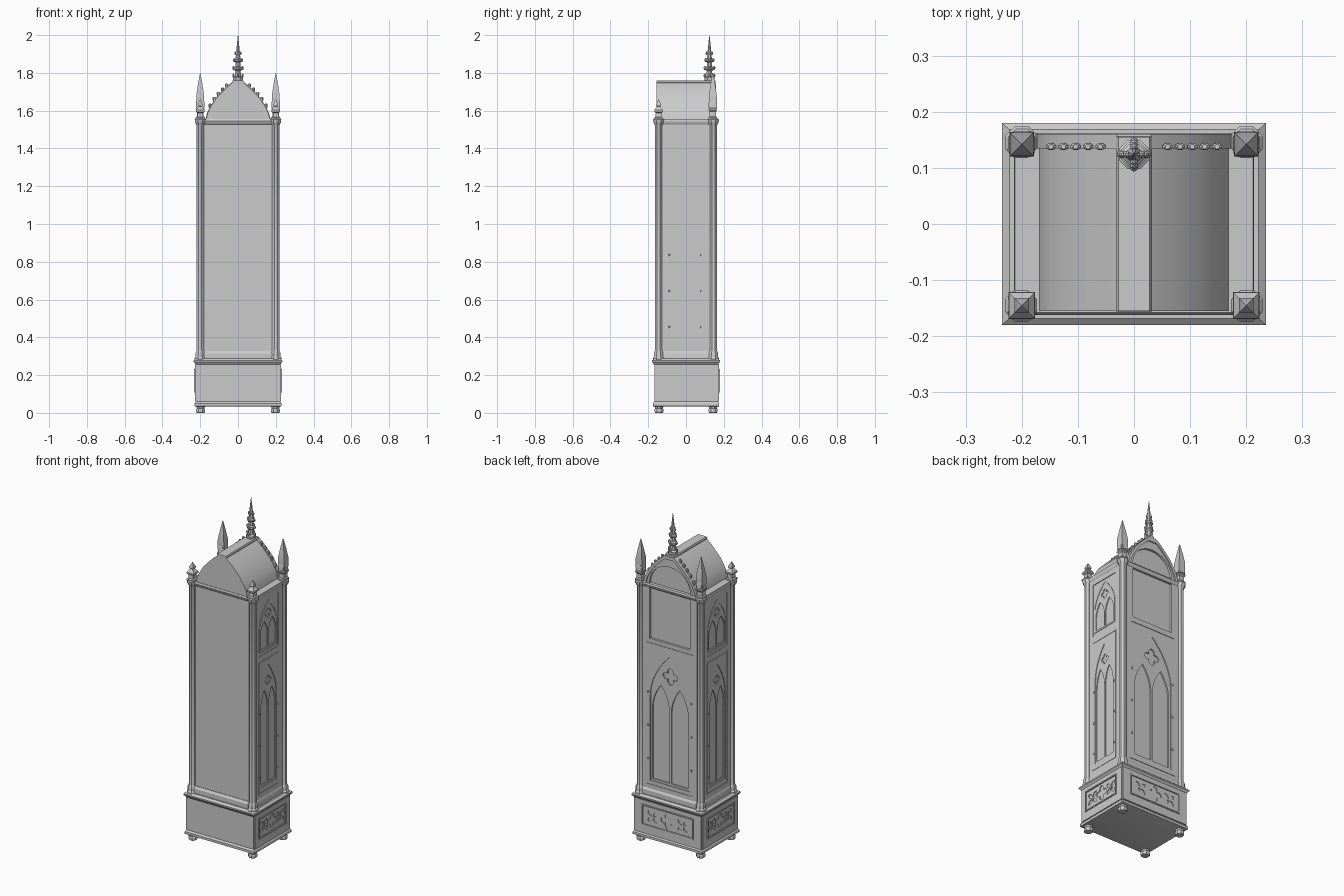
import bpy, bmesh, math
from mathutils import Matrix

if "Cube" in bpy.data.objects:
    bpy.data.objects.remove(bpy.data.objects["Cube"])

grey = bpy.data.materials.new("plain grey")
grey.diffuse_color = (0.6, 0.6, 0.6, 1)
grey.use_nodes = True
grey.node_tree.nodes["Principled BSDF"].inputs["Base Color"].default_value = grey.diffuse_color


def finish(name, mesh):
    ob = bpy.data.objects.new(name, mesh)
    bpy.context.collection.objects.link(ob)
    mesh.materials.clear()
    mesh.materials.append(grey)
    return ob


def stack(name, rings, n=4, at=(0, 0)):
    """Solid of n-sided rings (z, half width x, half width y)."""
    bm = bmesh.new()
    k = 1 / math.cos(math.pi / n)
    prev = first = None
    for r in rings:
        z, hx, hy = r if len(r) == 3 else (r[0], r[1], r[1])
        ring = []
        for i in range(n):
            a = (i + 0.5) * 2 * math.pi / n
            ring.append(bm.verts.new((at[0] + hx * k * math.cos(a), at[1] + hy * k * math.sin(a), z)))
        if prev:
            for i in range(n):
                j = (i + 1) % n
                bm.faces.new((prev[i], prev[j], ring[j], ring[i]))
        first = first or ring
        prev = ring
    bm.faces.new(first[::-1])
    bm.faces.new(prev)
    me = bpy.data.meshes.new(name)
    bm.to_mesh(me)
    bm.free()
    return finish(name, me)


def plate(name, loops, axis, a, b):
    """Flat plate with holes, facing x or y, filling from a to b on that axis."""
    cu = bpy.data.curves.new(name, 'CURVE')
    cu.dimensions = '2D'
    cu.fill_mode = 'BOTH'
    cu.extrude = abs(b - a) / 2
    for pts in loops:
        sp = cu.splines.new('POLY')
        sp.points.add(len(pts) - 1)
        for p, q in zip(sp.points, pts):
            p.co = (q[0], q[1], 0, 1)
        sp.use_cyclic_u = True
    tmp = bpy.data.objects.new("tmp", cu)
    bpy.context.collection.objects.link(tmp)
    dg = bpy.context.evaluated_depsgraph_get()
    me = bpy.data.meshes.new_from_object(tmp.evaluated_get(dg))
    bpy.data.objects.remove(tmp)
    m = (a + b) / 2
    if axis == 'x':
        mat = Matrix(((0, 0, 1, m), (1, 0, 0, 0), (0, 1, 0, 0), (0, 0, 0, 1)))
    else:
        mat = Matrix(((1, 0, 0, 0), (0, 0, -1, m), (0, 1, 0, 0), (0, 0, 0, 1)))
    me.transform(mat)
    return finish(name, me)


# ---- outline helpers
def rect(u0, u1, v0, v1):
    return [(u0, v0), (u1, v0), (u1, v1), (u0, v1)]


def arch(c, hw, z0, zs, za, n=10):
    right = [(c + hw * (1 - (i / n) ** 2), zs + (za - zs) * i / n) for i in range(n + 1)]
    return [(c - hw, z0), (c + hw, z0)] + right + [(2 * c - u, v) for u, v in right[-2::-1]]


def foil(c, z, r, n=40):
    out = []
    for i in range(n):
        t = 2 * math.pi * i / n
        q = r * (0.5 + 0.5 * abs(math.cos(2 * t)))
        out.append((c + q * math.cos(t), z + q * math.sin(t)))
    return out


def leaf(c, z, length, width, ang, n=12):
    out = []
    for i in range(n):
        t = 2 * math.pi * i / n
        u, v = length * math.cos(t), width * math.sin(t) * abs(math.sin(t))
        out.append((c + u * math.cos(ang) - v * math.sin(ang), z + u * math.sin(ang) + v * math.cos(ang)))
    return out


def lights(c, hw, z0, zs, za):
    """Two lancets and a quatrefoil filling a pointed window."""
    h = za - zs
    return [arch(c + s * 0.48 * hw, 0.43 * hw, z0 + 0.012, zs - 0.25 * h, zs + 0.3 * h) for s in (-1, 1)] + \
           [foil(c, zs + 0.54 * h, 0.38 * min(hw, h / 2))]


def base_tracery(step, r):
    loops = [foil(0, 0.17, r)]
    for s in (-1, 1):
        for k in range(4):
            a = math.pi / 4 + k * math.pi / 2
            loops.append(leaf(s * step + 0.025 * math.cos(a), 0.17 + 0.025 * math.sin(a), 0.02, 0.011, a))
    return loops


# ---- base: feet, chest, mouldings
for sx in (-1, 1):
    for sy in (-1, 1):
        stack("foot", [(0, .02), (.006, .024), (.018, .024), (.024, .02), (.036, .024)], 8, (sx * .198, sy * .143))
stack("base_chest", [(.033, .222, .167), (.036, .23, .176), (.05, .23, .176), (.058, .225, .17),
                     (.06, .222, .168), (.255, .222, .168)])
stack("base_moulding", [(.255, .223, .169), (.262, .228, .174), (.27, .235, .18), (.278, .235, .18),
                        (.288, .222, .168)])
for s in (-1, 1):
    plate("base_side_panel", [rect(-.166, .166, .06, .257), rect(-.125, .118, .115, .225)], 'x', s * .221, s * .228)
    plate("base_side_frame", [rect(-.132, .125, .108, .232), rect(-.125, .118, .115, .225)], 'x', s * .227, s * .233)
    plate("base_side_tracery", [rect(-.126, .119, .114, .226)] + base_tracery(.076, .042), 'x', s * .2215, s * .2265)
plate("base_door_panel", [rect(-.222, .222, .06, .257), rect(-.165, .165, .115, .225)], 'y', .167, .174)
plate("base_door_frame", [rect(-.172, .172, .108, .232), rect(-.165, .165, .115, .225)], 'y', .173, .179)
plate("base_door_tracery", [rect(-.166, .166, .114, .226)] + base_tracery(.1, .046), 'y', .1675, .1725)

# ---- tall body
stack("body_core", [(.28, .197, .14), (1.545, .197, .14)])
stack("body_plinth", [(.285, .213, .16), (.315, .213, .16), (.328, .206, .152)])
stack("back_panel", [(.3, .185, .004), (1.54, .185, .004)], 4, (0, -.145))
stack("cornice", [(1.528, .206, .152), (1.538, .213, .16), (1.546, .214, .162), (1.555, .212, .158)])
for sx in (-1, 1):
    for sy in (-1, 1):
        p = (sx * .2, sy * .145)
        stack("column", [(.28, .029), (.292, .029), (.298, .025), (.318, .025), (.326, .021), (.334, .019),
                         (1.52, .019), (1.53, .023), (1.538, .028), (1.552, .029), (1.558, .024)], 8, p)
        for d in ((-.019 * sx, 0), (0, -.019 * sy)):
            stack("column_shaft", [(.32, .006), (1.53, .006)], 8, (p[0] + d[0], p[1] + d[1]))

# ---- side walls with windows
C = -.003
for s in (-1, 1):
    up, low = (C, .08, 1.2, 1.33, 1.48), (C, .075, .39, .9, 1.1)
    plate("side_wall", [rect(-.145, .145, .32, 1.54), rect(-.095, .09, 1.18, 1.5), arch(*low)], 'x', s * .196, s * .206)
    plate("side_window", [rect(-.096, .091, 1.179, 1.501)] + lights(*up), 'x', s * .1965, s * .202)
    plate("side_window_arch", [arch(C, .086, 1.2, 1.33, 1.49), arch(*up)], 'x', s * .201, s * .2045)
    plate("side_tracery", [arch(*low)] + lights(*low), 'x', s * .1965, s * .202)
    plate("side_panel_border", [rect(-.1, .094, .355, 1.145), rect(-.094, .088, .361, 1.139)], 'x', s * .205, s * .208)
    for z in (.45, .64, .83):
        for u in (-.088, .082):
            stack("stud", [(z, .004), (z + .01, .004)], 8, (s * .206, u))

# ---- gable outline shared by roof and face
half = [(.17, 1.55), (.162, 1.585), (.148, 1.615), (.12, 1.66), (.085, 1.698), (.05, 1.732), (.03, 1.748)]


def gable(d=0.0):
    """Gable outline, pulled inwards by d."""
    k = 1 - d / .17
    h = [(x * k, 1.55 + (z - 1.55) * k) for x, z in half]
    return h + [(-x, z) for x, z in h[::-1]]


# ---- face: dial opening, door
dial = [(-.135, 1.225), (.135, 1.225)] + [
    (.135 * math.cos(math.pi * i / 24), 1.56 + .125 * math.sin(math.pi * i / 24)) for i in range(25)]
door = (0, .13, .375, .88, 1.15)
g = gable()
plate("face_frame", [[(-.185, .32), (.185, .32), (.185, 1.55)] + g + [(-.185, 1.55)], dial, arch(*door)],
      'y', .139, .153)
plate("door_tracery", [arch(*door)] + lights(*door), 'y', .1395, .148)
plate("door_border", [rect(-.158, .158, .345, 1.2), rect(-.15, .15, .353, 1.192)], 'y', .152, .156)
for s in (-1, 1):
    for z in (.5, .7, .9):
        stack("door_stud", [(z, .004), (z + .01, .004)], 8, (s * .142, .153))

# ---- roof
plate("roof", [gable()], 'y', -.155, .14)
stack("ridge_cap", [(1.745, .03, .155), (1.753, .032, .156), (1.76, .028, .155)])
plate("gable_moulding", [gable(-.003), gable(.014)], 'y', .135, .16)
for s in (-1, 1):
    for i in range(5):
        x = .057 + i * .022
        for (x1, z1), (x0, z0) in zip(half, half[1:]):
            if x0 <= x <= x1:
                z = z0 + (z1 - z0) * (x - x0) / (x1 - x0)
        stack("crocket", [(z - .006, .006), (z + .006, .009, .006), (z + .014, .009, .006), (z + .018, .004)],
              8, (s * (x + .003), .138))

# ---- tall face pinnacles and small rear finials
for s in (-1, 1):
    stack("face_pinnacle", [(1.555, .022), (1.565, .022), (1.57, .017), (1.595, .017), (1.602, .022), (1.61, .022),
                            (1.615, .018), (1.64, .021), (1.68, .021), (1.74, .012), (1.8, .001)], 4, (s * .2, .142))
    for dx, dy in ((1, 0), (-1, 0), (0, 1), (0, -1)):
        stack("pinnacle_gablet", [(1.615, .016), (1.655, .014), (1.69, .001)], 4,
              (s * .2 + dx * .007, .142 + dy * .007))
    stack("rear_finial", [(1.555, .024), (1.563, .024), (1.567, .016), (1.588, .015), (1.594, .023), (1.603, .023),
                          (1.622, .009), (1.626, .013), (1.634, .013), (1.66, .001)], 4, (s * .2, -.145))

# ---- central spire with collars and leaf hooks
stack("spire", [(1.75, .022), (1.765, .026), (1.775, .026), (1.782, .016), (1.81, .014), (1.818, .022), (1.828, .022),
                (1.834, .014), (1.856, .012), (1.862, .019), (1.87, .019), (1.876, .013), (1.92, .009), (2.0, .0008)],
      8, (0, .124))
for z, d in ((1.782, .024), (1.822, .024), (1.864, .02), (1.9, .013)):
    for dx, dy in ((1, 0), (-1, 0), (0, 1), (0, -1)):
        stack("spire_hook", [(z - .006, .003), (z + .002, .006), (z + .008, .006), (z + .014, .002)], 6,
              (dx * d, .124 + dy * d))

# ---- smooth shading with sharp edges kept
bpy.ops.object.select_all(action='SELECT')
bpy.context.view_layer.objects.active = bpy.context.scene.objects[0]
bpy.ops.object.shade_smooth_by_angle(angle=math.radians(30))
